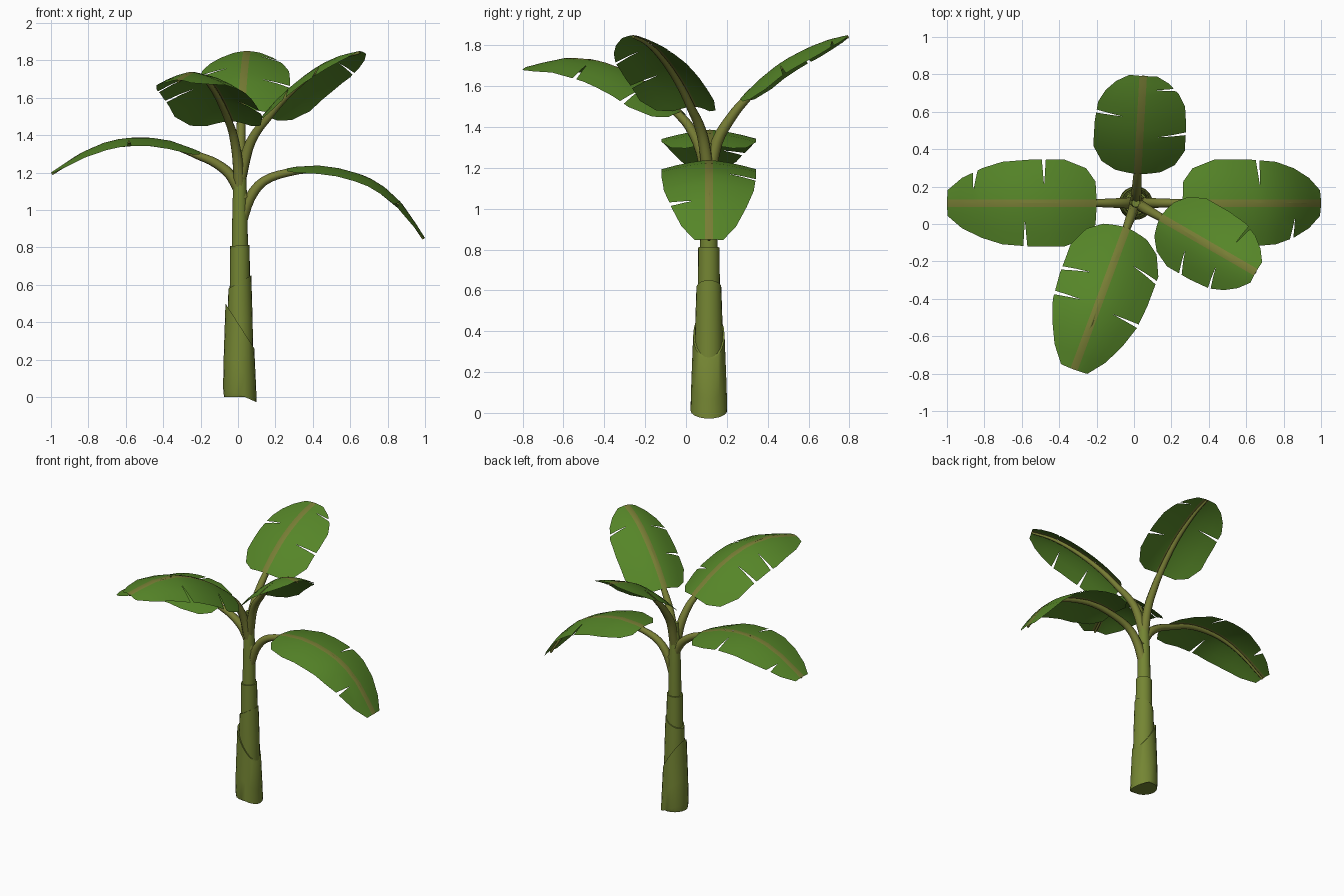
import bpy, bmesh, math
from mathutils import Vector

if "Cube" in bpy.data.objects:
    bpy.data.objects.remove(bpy.data.objects["Cube"])

CX, CY = 0.01, 0.112


def material(name, rgb):
    m = bpy.data.materials.new(name)
    m.diffuse_color = (*rgb, 1)
    m.use_nodes = True
    m.node_tree.nodes["Principled BSDF"].inputs["Base Color"].default_value = m.diffuse_color
    return m


TRUNK = material("trunk green", (0.175, 0.235, 0.033))
STALK = material("stalk olive", (0.185, 0.205, 0.035))
LEAF = material("leaf green", (0.092, 0.235, 0.021))


def finish(name, bm, mats, angle=40):
    me = bpy.data.meshes.new(name)
    bm.to_mesh(me)
    bm.free()
    for m in mats:
        me.materials.append(m)
    ob = bpy.data.objects.new(name, me)
    bpy.context.collection.objects.link(ob)
    bpy.ops.object.select_all(action='DESELECT')
    ob.select_set(True)
    bpy.context.view_layer.objects.active = ob
    bpy.ops.object.shade_smooth_by_angle(angle=math.radians(angle))
    return ob


def loft(bm, rings):
    """Closed tube through rings of points, capped at both ends."""
    vs = [[bm.verts.new(p) for p in r] for r in rings]
    n = len(vs[0])
    for a, b in zip(vs, vs[1:]):
        for i in range(n):
            j = (i + 1) % n
            bm.faces.new((a[i], a[j], b[j], b[i]))
    bm.faces.new(vs[0][::-1])
    bm.faces.new(vs[-1])


def sheath(name, prof, tilt, n=20):
    """Trunk layer from (radius, z) rings; the top rim tilts along x."""
    bm = bmesh.new()
    rings = []
    for k, (r, z) in enumerate(prof):
        amp = tilt * k / (len(prof) - 1)
        rings.append([(CX + r * math.cos(a), CY + r * math.sin(a), z + amp * math.cos(a))
                      for a in (2 * math.pi * i / n for i in range(n))])
    loft(bm, rings)
    return finish(name, bm, [TRUNK])


# trunk layers
sheath("outer_sheath", [(0.085, 0), (0.09, 0.012), (0.086, 0.15), (0.077, 0.38)], -0.12)
sheath("middle_sheath", [(0.073, 0.1), (0.068, 0.4), (0.061, 0.615)], 0.035)
sheath("inner_sheath", [(0.056, 0.4), (0.052, 0.81)], 0.003)
sheath("core_stem", [(0.045, 0.7), (0.04, 1.0), (0.034, 1.2), (0.022, 1.32)], 0)


def spline(pts, t):
    """Catmull-Rom point on a list of (r, z) pairs, t in index units."""
    i = min(int(t), len(pts) - 2)
    f = t - i
    p1, p2 = Vector(pts[i]), Vector(pts[i + 1])
    p0 = Vector(pts[i - 1]) if i > 0 else 2 * p1 - p2
    p3 = Vector(pts[i + 2]) if i + 2 < len(pts) else 2 * p2 - p1
    return 0.5 * (2 * p1 + (p2 - p0) * f + (2 * p0 - 5 * p1 + 4 * p2 - p3) * f * f
                  + (3 * p1 - p0 - 3 * p2 + p3) * f ** 3)


OUTLINE = [(0, .5), (.06, .8), (.2, 1), (.45, 1), (.65, .95), (.8, .8), (.92, .58), (1, .3)]


def outline(v):
    for (a, wa), (b, wb) in zip(OUTLINE, OUTLINE[1:]):
        if v <= b:
            return wa + (wb - wa) * (v - a) / (b - a)
    return OUTLINE[-1][1]


def leaf(name, heading, pts, width, droop, slits_left, slits_right):
    h = math.radians(heading)
    out = Vector((math.cos(h), math.sin(h), 0))
    left = Vector((-math.sin(h), math.cos(h), 0))
    last = len(pts) - 1
    start = 3  # the blade begins at the fourth path point

    def frame(t):
        p = spline(pts, t)
        d = (spline(pts, min(t + .02, last)) - spline(pts, max(t - .02, 0))).normalized()
        pos = Vector((CX, CY, 0)) + out * p.x + Vector((0, 0, p.y))
        return pos, Vector((0, 0, d.x)) - out * d.y

    # stalk and midrib underneath the blade
    bm = bmesh.new()
    rings = []
    steps = 3 * last
    for k in range(steps + 1):
        t = k / 3
        pos, up = frame(t)
        r = .032 - .011 * t / start if t < start else .021 - .014 * (t - start) / (last - start)
        c = pos - up * (r + .002) * min(1, t / start)
        rings.append([c + left * r * math.cos(a) + up * r * math.sin(a)
                      for a in (2 * math.pi * i / 8 for i in range(8))])
    loft(bm, rings)
    bmesh.ops.recalc_face_normals(bm, faces=bm.faces)
    finish(name + "_stalk", bm, [STALK], 60)

    # blade: two halves with an olive centre band and torn slits in the edge
    bm = bmesh.new()

    def point(v, u, side):
        pos, up = frame(start + v * (last - start))
        w = width * outline(v)
        x = .02 if u == 'band' else w * u
        return pos + left * side * x - up * droop * (x / width) ** 1.5

    for side, slits in ((1, slits_left), (-1, slits_right)):
        base = [v for v, _ in OUTLINE] + [.325, .55]
        stations = sorted([v for v in base if all(abs(v - s) > .035 for s in slits)] + slits)
        for a, b in zip(stations, stations[1:]):
            cols = [0, 'band', .4, .7, 1]
            rows = []
            for v, sgn in ((a, 1), (b, -1)):
                row = []
                for u in cols:
                    gap = {.7: .007, 1: .014}.get(u, 0) if v in slits else 0
                    row.append(bm.verts.new(point(v + sgn * gap, u, side)))
                rows.append(row)
            for i in range(len(cols) - 1):
                q = [rows[0][i], rows[1][i], rows[1][i + 1], rows[0][i + 1]]
                f = bm.faces.new(q if side < 0 else q[::-1])
                f.normal_update()
                if f.normal.z < 0:
                    f.normal_flip()
                f.material_index = 1 if i == 0 else 0
    bmesh.ops.remove_doubles(bm, verts=bm.verts, dist=1e-4)
    finish(name + "_blade", bm, [LEAF, STALK], 50)


# five leaves: heading, (reach, height) path, half width, droop, slits
leaf("left_leaf", 180,
     [(-.02, 1.06), (.04, 1.19), (.12, 1.265), (.21, 1.31), (.37, 1.37),
      (.53, 1.388), (.69, 1.37), (.84, 1.31), (1.01, 1.2)],
     .232, .045, [.48], [.35, .84])
leaf("right_leaf", 0,
     [(0, .92), (.045, 1.07), (.12, 1.17), (.25, 1.222), (.42, 1.238),
      (.59, 1.208), (.74, 1.145), (.87, 1.03), (.99, .85)],
     .232, .045, [.5], [.78])
leaf("back_leaf", 86.7,
     [(0, 1.15), (.03, 1.33), (.09, 1.45), (.155, 1.54), (.25, 1.635),
      (.36, 1.72), (.48, 1.785), (.58, 1.825), (.68, 1.85)],
     .245, .065, [.55], [.38, .85])
leaf("front_right_leaf", -30,
     [(0, 1.15), (.04, 1.33), (.09, 1.43), (.15, 1.5), (.25, 1.6),
      (.37, 1.695), (.5, 1.775), (.62, 1.825), (.74, 1.85)],
     .21, .095, [.7], [.35, .65])
leaf("front_left_leaf", -110.4,
     [(0, 1.1), (.03, 1.28), (.08, 1.4), (.14, 1.475), (.27, 1.58),
      (.42, 1.67), (.58, 1.725), (.75, 1.738), (.95, 1.695)],
     .25, .1, [.25, .62], [.4, .6])
